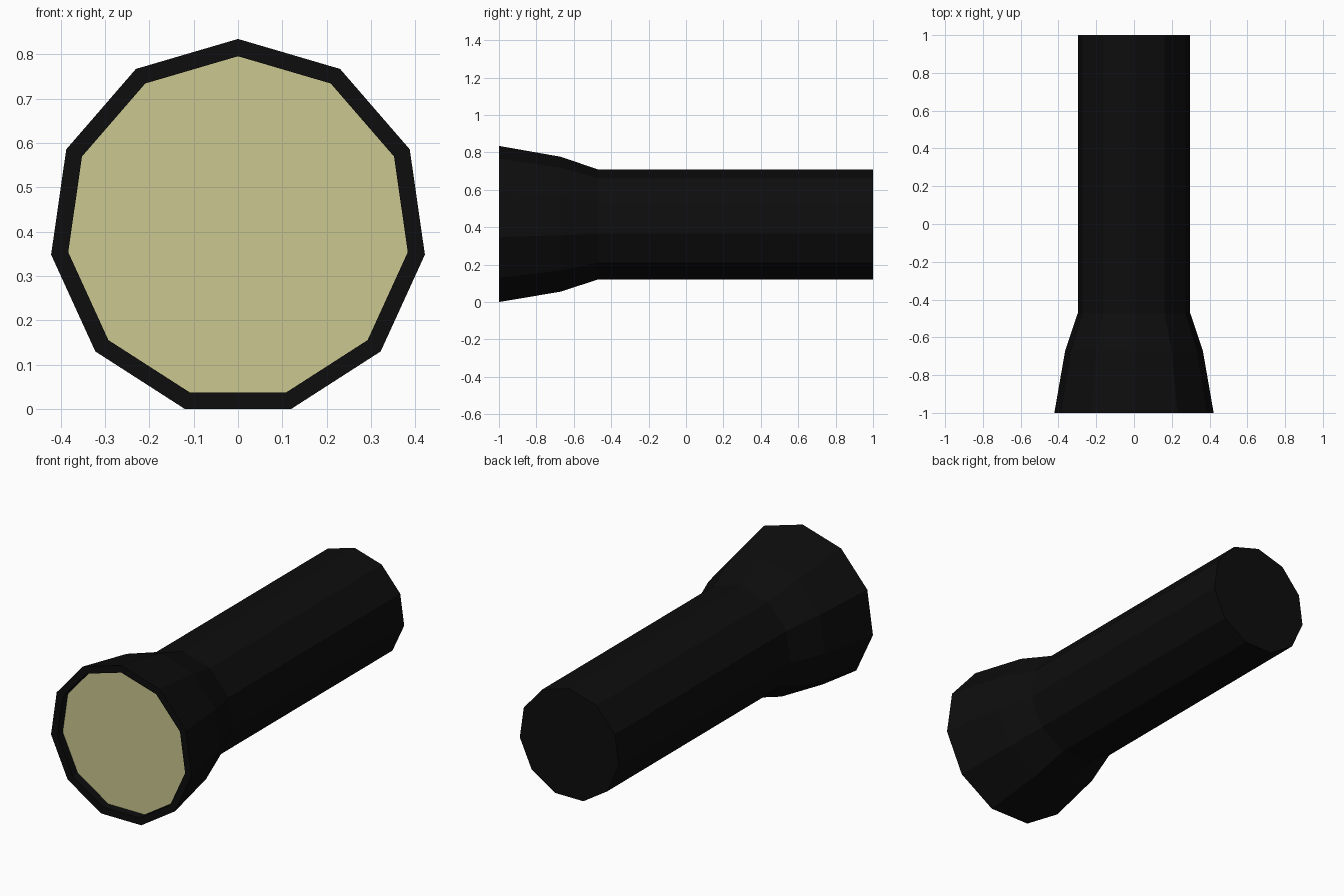
import bpy, bmesh, math

if "Cube" in bpy.data.objects:
    bpy.data.objects.remove(bpy.data.objects["Cube"])

SIDES = 11
CENTRE_Z = 0.409


def material(name, color):
    m = bpy.data.materials.new(name)
    m.diffuse_color = color
    m.use_nodes = True
    m.node_tree.nodes["Principled BSDF"].inputs["Base Color"].default_value = m.diffuse_color
    return m


def lathe(name, profile, mat):
    """Sweep (radius, y) rings around the torch axis; cap the first and last ring."""
    bm = bmesh.new()
    rings = []
    for r, y in profile:
        angles = [2 * math.pi * k / SIDES for k in range(SIDES)]
        rings.append([bm.verts.new((r * math.sin(a), y, CENTRE_Z + r * math.cos(a))) for a in angles])
    for a, b in zip(rings, rings[1:]):
        for k in range(SIDES):
            n = (k + 1) % SIDES
            bm.faces.new((a[k], a[n], b[n], b[k]))
    bm.faces.new(rings[0])
    if len(rings) > 1:
        bm.faces.new(rings[-1])
        bmesh.ops.recalc_face_normals(bm, faces=bm.faces)
    bm.normal_update()
    mesh = bpy.data.meshes.new(name)
    bm.to_mesh(mesh)
    bm.free()
    mesh.materials.append(mat)
    obj = bpy.data.objects.new(name, mesh)
    bpy.context.collection.objects.link(obj)
    return obj


black = material("black_casing", (0.004, 0.004, 0.004, 1))
cream = material("cream_lens", (0.60, 0.57, 0.28, 1))

# Casing: recess floor, rim, flared head, straight handle, flat tail
lathe("torch_casing", [(0.387, -0.953), (0.387, -1.0), (0.426, -1.0), (0.368, -0.67),
                       (0.30, -0.47), (0.30, 1.0)], black)

# Lens: flat disc facing the front, set just inside the rim
lathe("lens", [(0.387, -0.955)], cream)
